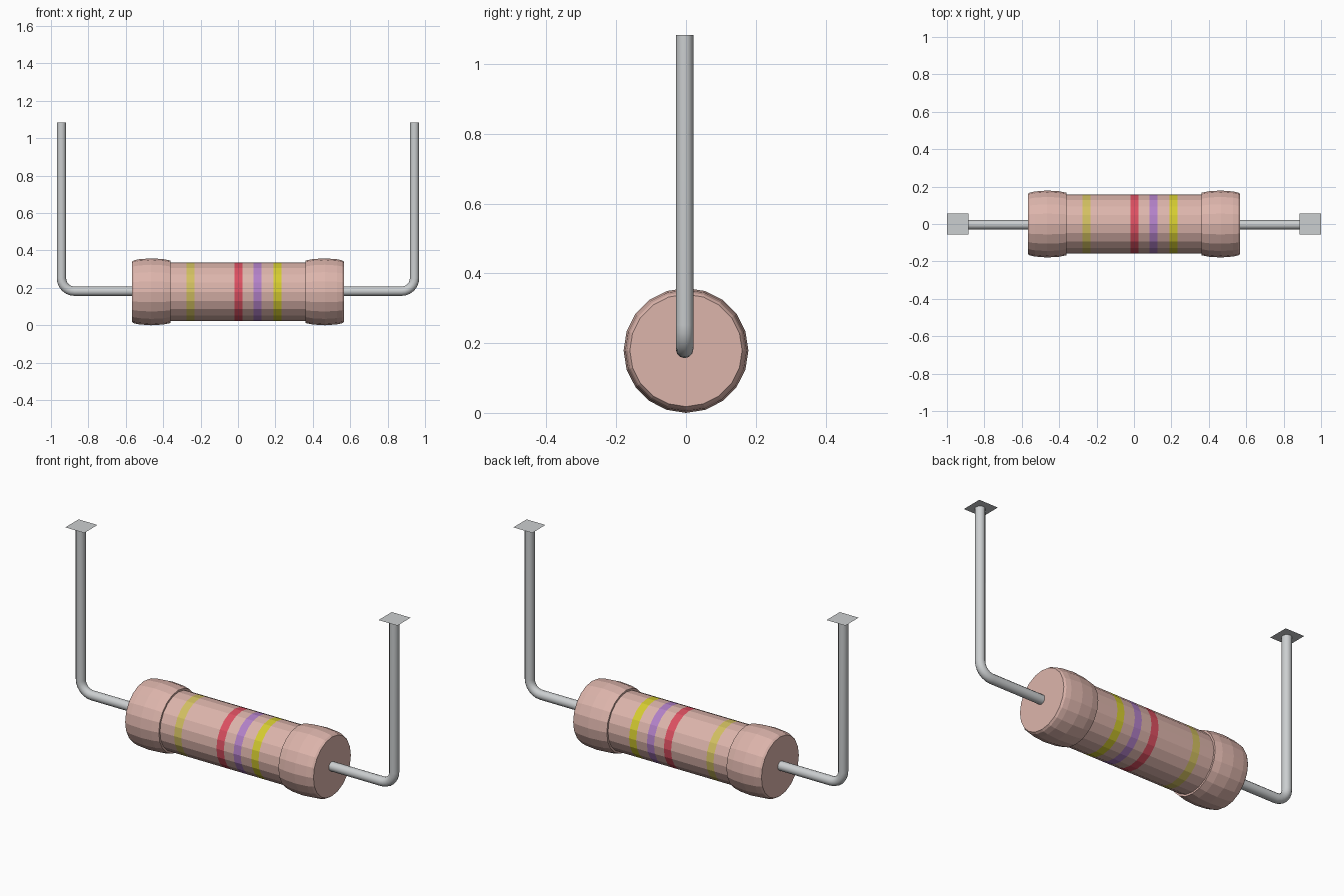
import bpy, bmesh, math

if "Cube" in bpy.data.objects:
    bpy.data.objects.remove(bpy.data.objects["Cube"])

SIDES = 20
AXIS_Z = 0.179      # height of the resistor axis
LEAD_Y = -0.004


def material(name, rgb):
    m = bpy.data.materials.new(name)
    m.diffuse_color = (*rgb, 1.0)
    m.use_nodes = True
    m.node_tree.nodes["Principled BSDF"].inputs["Base Color"].default_value = m.diffuse_color
    return m


PINK = material("pink ceramic", (0.72, 0.46, 0.41))
METAL = material("grey metal", (0.60, 0.62, 0.63))
GOLD = material("pale gold", (0.65, 0.53, 0.12))
RED = material("red", (0.72, 0.08, 0.12))
PURPLE = material("purple", (0.45, 0.22, 0.58))
YELLOW = material("yellow", (0.67, 0.61, 0.03))


def new_object(name, bm, mats):
    bmesh.ops.recalc_face_normals(bm, faces=bm.faces)
    mesh = bpy.data.meshes.new(name)
    bm.to_mesh(mesh)
    bm.free()
    for m in mats:
        mesh.materials.append(m)
    ob = bpy.data.objects.new(name, mesh)
    bpy.context.collection.objects.link(ob)
    return ob


def revolve(name, profile, mats):
    """Turn (x, radius) points around the resistor axis, closed at both ends."""
    bm = bmesh.new()
    rings = []
    for x, r in profile:
        rings.append([bm.verts.new((x, r * math.cos(a), AXIS_Z + r * math.sin(a)))
                      for a in (2 * math.pi * i / SIDES for i in range(SIDES))])
    for a, b in zip(rings, rings[1:]):
        for i in range(SIDES):
            j = (i + 1) % SIDES
            bm.faces.new((a[i], a[j], b[j], b[i]))
    bm.faces.new(rings[0])
    bm.faces.new(rings[-1])
    return new_object(name, bm, mats)


def mirror_x(ob):
    ob.modifiers.new("mirror", 'MIRROR').use_axis[0] = True


# Striped body: rings cut at every stripe edge, coloured by x position
stripes = [(-0.275, -0.232, 1), (-0.020, 0.024, 2), (0.083, 0.126, 3), (0.190, 0.233, 4)]
xs = [-0.38] + [x for s in stripes for x in s[:2]] + [0.38]
body = revolve("body", [(x, 0.157) for x in xs], [PINK, GOLD, RED, PURPLE, YELLOW])
for p in body.data.polygons:
    for lo, hi, index in stripes:
        if lo < p.center.x < hi:
            p.material_index = index

# Bulging end caps
cap = revolve("end_caps", [(0.36, 0.15), (0.36, 0.167), (0.40, 0.175), (0.465, 0.179),
                           (0.53, 0.174), (0.557, 0.168), (0.567, 0.161)], [PINK])
mirror_x(cap)

# Bent wire leads
BEND, X, Z, TOP = 0.07, 0.944, 0.182, 1.083
path = [(0.55, Z)]
for i in range(7):
    a = math.radians(-90 + 15 * i)
    path.append((X - BEND + BEND * math.cos(a), Z + BEND + BEND * math.sin(a)))
path.append((X, TOP))
bm = bmesh.new()
rings = []
for k, (x, z) in enumerate(path):
    a = math.radians(15 * min(max(k - 1, 0), 6))      # direction of travel
    ring = []
    for i in range(12):
        t = 2 * math.pi * i / 12
        u, v = 0.025 * math.cos(t), 0.025 * math.sin(t)
        ring.append(bm.verts.new((x - u * math.sin(a), LEAD_Y + v, z + u * math.cos(a))))
    rings.append(ring)
for a, b in zip(rings, rings[1:]):
    for i in range(12):
        j = (i + 1) % 12
        bm.faces.new((a[i], a[j], b[j], b[i]))
bm.faces.new(rings[0])
for f in bm.faces:
    f.smooth = len(f.verts) == 4
mirror_x(new_object("wire_leads", bm, [METAL]))

# Flat square pads on top of the leads
bm = bmesh.new()
h = 0.057
bm.faces.new([bm.verts.new((0.943 + sx * h, sy * h, TOP))
              for sx, sy in ((-1, -1), (1, -1), (1, 1), (-1, 1))])
pads = new_object("lead_pads", bm, [METAL])
if pads.data.polygons[0].normal.z < 0:
    pads.data.flip_normals()
mirror_x(pads)
